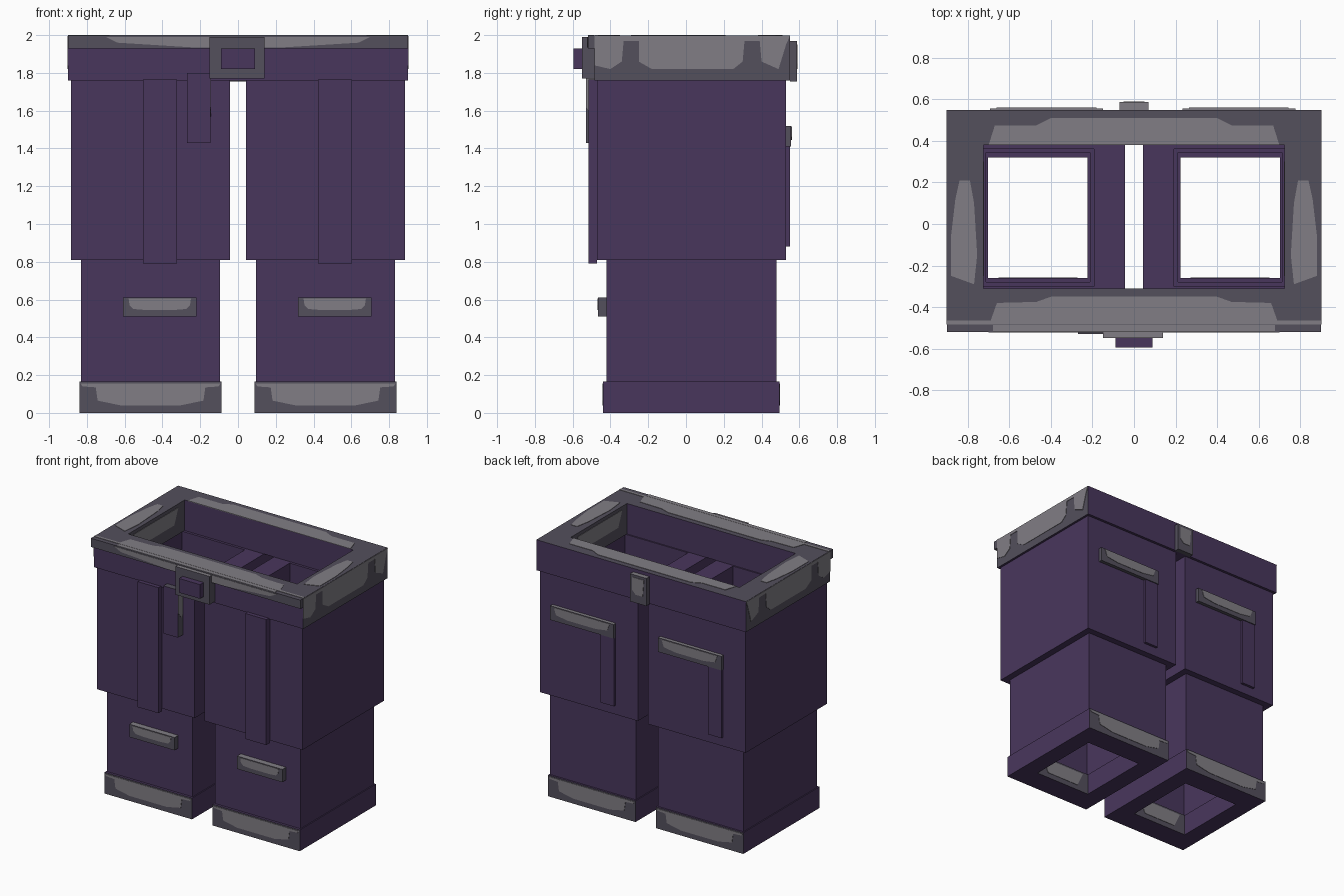
import bpy, bmesh
from mathutils import Vector

if "Cube" in bpy.data.objects:
    bpy.data.objects.remove(bpy.data.objects["Cube"])


def colour(name, rgb):
    m = bpy.data.materials.new(name)
    m.diffuse_color = (*rgb, 1.0)
    m.use_nodes = True
    m.node_tree.nodes["Principled BSDF"].inputs["Base Color"].default_value = m.diffuse_color
    return m


PURPLE, DARK, LIGHT = 0, 1, 2
MATS = [colour("purple_cloth", (0.066, 0.037, 0.108)),
        colour("dark_grey", (0.087, 0.079, 0.107)),
        colour("light_grey", (0.220, 0.208, 0.232))]


def finish(name, bm, rule):
    """Recalculate normals, colour faces by their direction, link the object."""
    bmesh.ops.recalc_face_normals(bm, faces=bm.faces[:])
    for f in bm.faces:
        f.normal_update()
        f.material_index = rule(f.normal)
    mesh = bpy.data.meshes.new(name)
    bm.to_mesh(mesh)
    bm.free()
    for m in MATS:
        mesh.materials.append(m)
    ob = bpy.data.objects.new(name, mesh)
    bpy.context.collection.objects.link(ob)
    return ob


def plain(index):
    return lambda n: index


def box(name, x, y, z, rule):
    bm = bmesh.new()
    bmesh.ops.create_cube(bm, size=1)
    for v in bm.verts:
        v.co = Vector(r[0] if c < 0 else r[1] for c, r in zip(v.co, (x, y, z)))
    return finish(name, bm, rule)


def tube(name, outer, inner, z, rule):
    """Rectangular tube; outer and inner are (x0, x1, y0, y1)."""
    bm = bmesh.new()

    def loop(r, h):
        x0, x1, y0, y1 = r
        return [bm.verts.new((a, b, h)) for a, b in
                ((x0, y0), (x1, y0), (x1, y1), (x0, y1))]
    loops = [loop(outer, z[0]), loop(outer, z[1]), loop(inner, z[1]), loop(inner, z[0])]
    for k in range(4):
        a, b = loops[k], loops[(k + 1) % 4]
        for i in range(4):
            j = (i + 1) % 4
            bm.faces.new((a[i], a[j], b[j], b[i]))
    return finish(name, bm, rule)


def plate(name, axis, at, pts, out, index=LIGHT):
    """Thin painted plate with a 2D outline, lying on the plane axis = at."""
    bm = bmesh.new()
    verts = []
    for p in pts:
        co = list(p)
        co.insert(axis, at - out * 0.002)
        verts.append(bm.verts.new(co))
    face = bm.faces.new(verts)
    moved = bmesh.ops.extrude_face_region(bm, geom=[face])["geom"]
    step = Vector((0, 0, 0))
    step[axis] = out * 0.005
    bmesh.ops.translate(bm, vec=step,
                        verts=[v for v in moved if isinstance(v, bmesh.types.BMVert)])
    return finish(name, bm, plain(index))


def shift(pts, dx, dz=0.0):
    return [(x + dx, z + dz) for x, z in pts]


def both(half):
    """Complete an outline that is symmetric about its first coordinate."""
    return half + [(-a, b) for a, b in reversed(half)]


# Waistband: grey on the rim and the two sides, purple front and back
TOP = 1.997
tube("waistband", (-0.9, 0.9, -0.485, 0.55), (-0.725, 0.725, -0.31, 0.38), (1.76, TOP),
     lambda n: DARK if abs(n.x) > 0.5 or n.z > 0.5 else PURPLE)
box("waistband_lip", (-0.9, 0.9), (-0.52, -0.485), (1.93, TOP), plain(DARK))

# Worn light patches on the rim
plate("rim_patch_back", 2, TOP, both([(-0.7, 0.38), (-0.67, 0.475), (-0.47, 0.475),
                                      (-0.4, 0.51)]), 1)
plate("rim_patch_front", 2, TOP, both([(-0.69, -0.465), (-0.66, -0.38), (-0.47, -0.375),
                                       (-0.4, -0.35)]), 1)
plate("rim_edge_front", 2, TOP, [(-0.9, -0.485), (0.9, -0.485), (0.9, -0.465), (-0.9, -0.465)], 1)
plate("lip_patch_top", 2, TOP, [(-0.68, -0.52), (0.68, -0.52), (0.68, -0.487), (-0.68, -0.487)], 1)
plate("lip_patch_front", 1, -0.52, both([(-0.7, 1.99), (-0.64, 1.96), (-0.4, 1.945),
                                         (-0.24, 1.935)]), -1)
SIDE_TOP = [(-0.88, -0.25), (-0.88, -0.05), (-0.86, 0.12), (-0.84, 0.21), (-0.79, 0.21),
            (-0.77, 0.1), (-0.755, -0.15), (-0.77, -0.29)]
SIDE = [(-0.485, 1.995), (-0.485, 1.84), (-0.4, 1.82), (-0.34, 1.86), (-0.33, 1.97),
        (-0.25, 1.97), (-0.25, 1.86), (-0.18, 1.82), (0.25, 1.82), (0.3, 1.86),
        (0.31, 1.97), (0.39, 1.97), (0.4, 1.86), (0.49, 1.82), (0.53, 1.95), (0.55, 1.995)]
INNER = [(-0.25, 1.97), (-0.2, 1.85), (0.25, 1.85), (0.3, 1.97)]
for s, side in ((-1, "left"), (1, "right")):
    plate("rim_patch_" + side, 2, TOP, [(-s * x, y) for x, y in SIDE_TOP], 1)
    plate("waist_side_patch_" + side, 0, s * 0.9, SIDE, s)
    plate("waist_inner_patch_" + side, 0, s * 0.725, INNER, -s)

# Buckle with a purple stud
box("buckle", (-0.15, 0.14), (-0.55, -0.485), (1.77, 1.99),
    lambda n: LIGHT if n.z > 0.5 else DARK)
box("buckle_stud", (-0.09, 0.09), (-0.595, -0.55), (1.82, 1.93), plain(PURPLE))

# Back belt loop
box("belt_loop", (-0.07, 0.07), (0.55, 0.587), (1.755, 1.97),
    lambda n: LIGHT if n.z > 0.5 else DARK)
plate("belt_loop_patch", 1, 0.587, [(-0.05, 1.95), (0.05, 1.95), (0.05, 1.85),
                                    (0.02, 1.82), (-0.04, 1.82)], 1)

# Hanging front flap
box("front_flap", (-0.27, -0.145), (-0.53, -0.47), (1.43, 1.80),
    lambda n: PURPLE if n.y < -0.5 else DARK)
plate("front_flap_patch", 0, -0.145, [(-0.53, 1.78), (-0.53, 1.62), (-0.49, 1.57),
                                      (-0.472, 1.6), (-0.472, 1.78)], 1)

# Legs
CUFF = both([(-0.37, 0.155), (-0.36, 0.14), (-0.29, 0.135), (-0.28, 0.065), (-0.16, 0.04)])
KNEE = both([(-0.165, 0.605), (-0.16, 0.57), (-0.14, 0.55), (-0.08, 0.545)])
POCKET = both([(-0.24, 1.515), (-0.22, 1.46), (-0.12, 1.445)])
for cx, side in ((-0.463, "left"), (0.463, "right")):
    def span(a, b, c, d, e=0.0):
        return (cx - a, cx + a, c, d)

    tube("upper_leg_" + side, span(0.42, 0, -0.47, 0.53), span(0.27, 0, -0.30, 0.36),
         (0.81, 1.76), plain(PURPLE))
    tube("lower_leg_" + side, span(0.368, 0, -0.42, 0.48), span(0.25, 0, -0.28, 0.345),
         (0.16, 0.81), plain(PURPLE))
    tube("cuff_" + side, span(0.376, 0, -0.44, 0.495), span(0.24, 0, -0.26, 0.32),
         (0.0, 0.165), lambda n: DARK if abs(n.y) > 0.5 else PURPLE)
    plate("cuff_patch_front_" + side, 1, -0.44, shift(CUFF, cx), -1)
    plate("cuff_patch_back_" + side, 1, 0.495, shift(CUFF, cx), 1)
    plate("cuff_patch_inner_" + side, 1, -0.26,
          [(cx - 0.19, 0.15), (cx - 0.14, 0.04), (cx + 0.14, 0.04), (cx + 0.19, 0.15)], 1)

    # Front stripe and knee pad
    sx = cx + 0.05
    box("front_stripe_" + side, (sx - 0.09, sx + 0.09), (-0.515, -0.47), (0.79, 1.765),
        plain(PURPLE))
    kx = cx + 0.049
    box("knee_pad_" + side, (kx - 0.194, kx + 0.194), (-0.465, -0.42), (0.51, 0.61),
        lambda n: LIGHT if n.z > 0.5 else DARK)
    plate("knee_patch_" + side, 1, -0.465, shift(KNEE, kx), -1)

    # Back pocket flap with a hanging strip
    px = cx + 0.042
    box("back_pocket_" + side, (px - 0.272, px + 0.272), (0.53, 0.557), (1.41, 1.52),
        lambda n: LIGHT if n.z > 0.5 else DARK)
    plate("back_pocket_patch_" + side, 1, 0.557, shift(POCKET, px), 1)
    box("back_strip_" + side, (px - 0.27, px - 0.155), (0.53, 0.55), (0.88, 1.41),
        plain(PURPLE))
